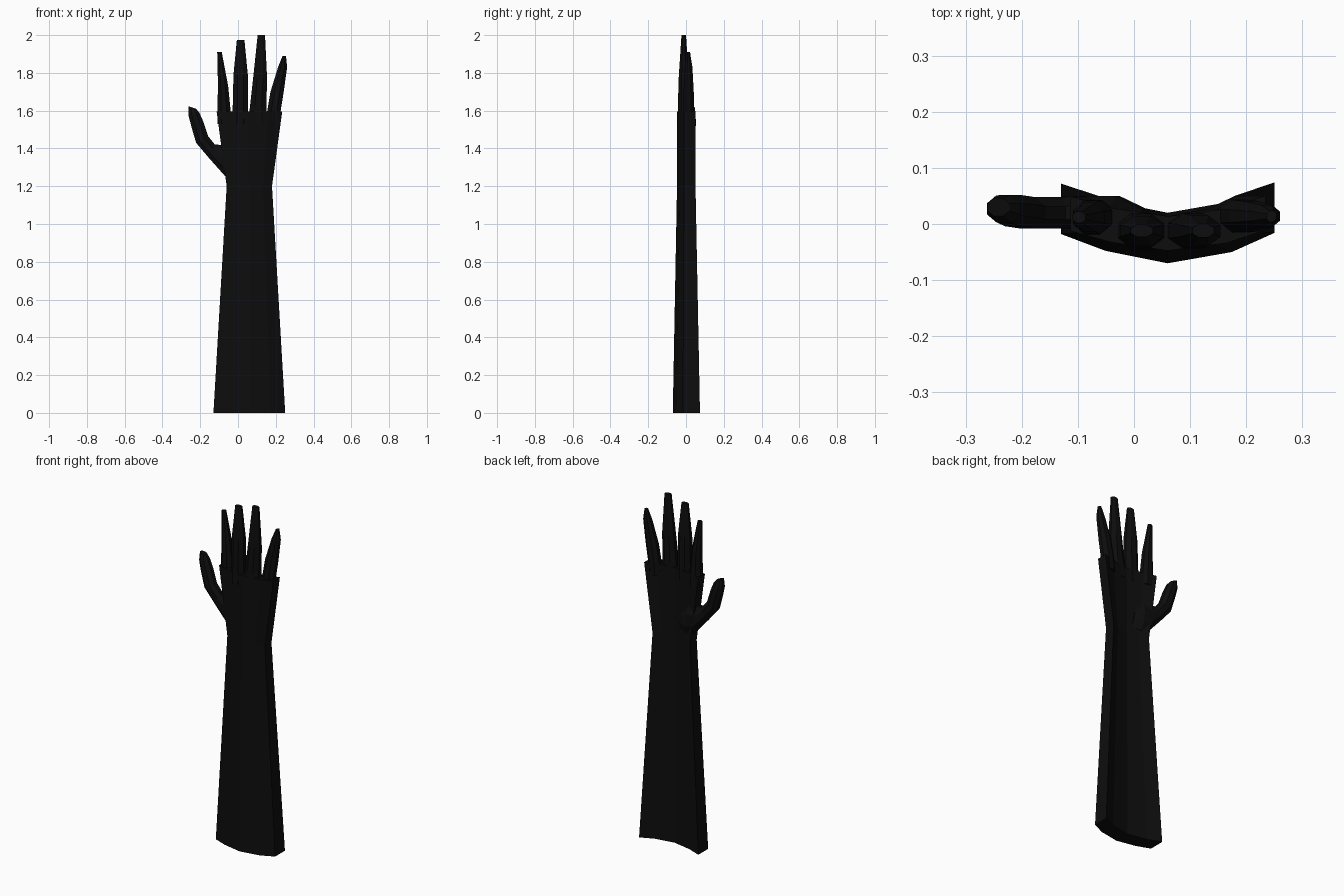
import bpy
import bmesh
from math import cos, sin, pi

black = bpy.data.materials.new("black")
black.diffuse_color = (0.004, 0.004, 0.004, 1)


def loft(name, rings):
    """Skin a list of equal-sized point rings and cap both ends."""
    bm = bmesh.new()
    loops = [[bm.verts.new(p) for p in ring] for ring in rings]
    n = len(loops[0])
    for a, b in zip(loops, loops[1:]):
        for i in range(n):
            j = (i + 1) % n
            bm.faces.new((a[i], a[j], b[j], b[i]))
    bm.faces.new(loops[0][::-1])
    bm.faces.new(loops[-1])
    bmesh.ops.recalc_face_normals(bm, faces=bm.faces)
    me = bpy.data.meshes.new(name)
    bm.to_mesh(me)
    bm.free()
    me.materials.append(black)
    ob = bpy.data.objects.new(name, me)
    bpy.context.collection.objects.link(ob)
    return ob


# Bent plate section shared by forearm and palm (u across, front y; back is 0.09 behind)
bend = [(-1, -0.018), (-0.58, -0.048), (0, -0.07), (0.6, -0.05), (1, -0.016)]


def plate(z, x0, x1, sy):
    c, h = (x0 + x1) / 2, (x1 - x0) / 2
    front = [(c + u * h, y * sy, z) for u, y in bend]
    back = [(c + u * h, (y + 0.09) * sy, z) for u, y in reversed(bend)]
    return front + back


loft("forearm", [plate(0, -0.13, 0.25, 1), plate(1.2, -0.06, 0.18, 0.68)])
loft("palm", [plate(1.2, -0.06, 0.18, 0.68), plate(1.595, -0.113, 0.234, 0.68)])


# Eight-sided section spanning two side points in the xz plane
def section(xa, za, xb, zb, y, hy):
    pts = []
    for k in range(8):
        t = 2 * pi * (k + 0.5) / 8
        u = max(-1, min(1, cos(t) / cos(pi / 8)))
        v = sin(t) / cos(pi / 8)
        f = (u + 1) / 2
        pts.append((xa + (xb - xa) * f, y + v * hy, za + (zb - za) * f))
    return pts


# Fingers: depth centre, then (z, left x, right x, half depth) along each
fingers = {
    "index_finger": (0.012, [(1.53, -0.108, -0.035, 0.031), (1.62, -0.109, -0.041, 0.03),
                             (1.73, -0.106, -0.052, 0.026), (1.91, -0.110, -0.086, 0.01)]),
    "middle_finger": (-0.012, [(1.53, -0.03, 0.053, 0.032), (1.62, -0.028, 0.054, 0.031),
                               (1.79, -0.024, 0.052, 0.026), (1.975, -0.006, 0.034, 0.011)]),
    "ring_finger": (-0.012, [(1.53, 0.055, 0.153, 0.032), (1.62, 0.063, 0.15, 0.031),
                             (1.77, 0.08, 0.154, 0.027), (2.0, 0.104, 0.143, 0.012)]),
    "little_finger": (0.014, [(1.53, 0.148, 0.222, 0.03), (1.6, 0.155, 0.226, 0.029),
                              (1.7, 0.172, 0.242, 0.027), (1.83, 0.212, 0.26, 0.02),
                              (1.89, 0.236, 0.254, 0.01)]),
}
for name, (y, rows) in fingers.items():
    loft(name, [section(a, z, b, z, y, hy) for z, a, b, hy in rows])

# Thumb with its muscle pad running into the palm
loft("thumb", [section(0.03, 1.26, 0.01, 1.36, 0.012, 0.014),
               section(-0.02, 1.24, -0.04, 1.41, 0.02, 0.03),
               section(-0.07, 1.255, -0.105, 1.42, 0.02, 0.03),
               section(-0.15, 1.345, -0.122, 1.42, 0.02, 0.028),
               section(-0.222, 1.43, -0.158, 1.465, 0.02, 0.028),
               section(-0.248, 1.52, -0.185, 1.545, 0.024, 0.028),
               section(-0.262, 1.575, -0.205, 1.59, 0.027, 0.024),
               section(-0.261, 1.623, -0.222, 1.61, 0.03, 0.016)])
